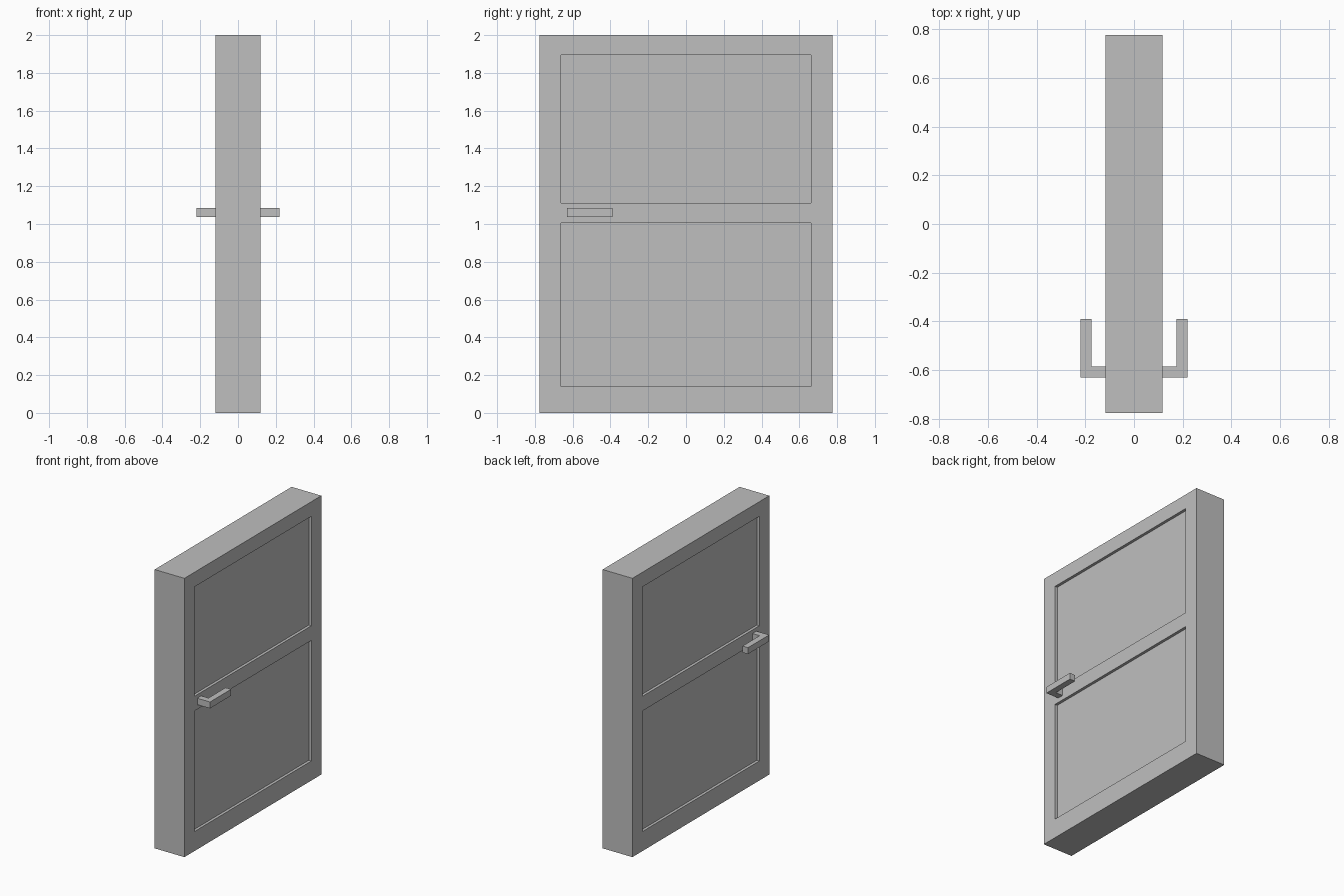
import bpy, bmesh
from mathutils import Matrix, Vector

if "Cube" in bpy.data.objects:
    bpy.data.objects.remove(bpy.data.objects["Cube"])

HALF_T, HALF_W, HEIGHT = 0.118, 0.776, 2.0
PANEL_Y = 0.663
PANELS = [(0.14, 1.005), (1.11, 1.895)]
RECESS = 0.02

grey = bpy.data.materials.new("grey")
grey.diffuse_color = (0.52, 0.52, 0.52, 1)
grey.use_nodes = True
grey.node_tree.nodes["Principled BSDF"].inputs["Base Color"].default_value = grey.diffuse_color


def finish(name, bm):
    bmesh.ops.recalc_face_normals(bm, faces=bm.faces[:])
    mesh = bpy.data.meshes.new(name)
    bm.to_mesh(mesh)
    bm.free()
    mesh.materials.append(grey)
    obj = bpy.data.objects.new(name, mesh)
    bpy.context.collection.objects.link(obj)
    return obj


# Door slab, cut along the panel borders
bm = bmesh.new()
bmesh.ops.create_cube(bm, size=1, matrix=Matrix.Translation((0, 0, HEIGHT / 2))
                      @ Matrix.Diagonal((2 * HALF_T, 2 * HALF_W, HEIGHT, 1)))
cuts = [((0, y, 0), (0, 1, 0)) for y in (-PANEL_Y, PANEL_Y)]
cuts += [((0, 0, z), (0, 0, 1)) for pair in PANELS for z in pair]
for co, no in cuts:
    bmesh.ops.bisect_plane(bm, geom=bm.verts[:] + bm.edges[:] + bm.faces[:],
                           plane_co=co, plane_no=no)
bm.normal_update()

# Recessed panels on both sides
panels = []
for f in bm.faces:
    c = f.calc_center_median()
    if abs(f.normal.x) > 0.9 and abs(c.y) < PANEL_Y and any(a < c.z < b for a, b in PANELS):
        panels.append(f)
bmesh.ops.inset_individual(bm, faces=panels, thickness=0, depth=-RECESS)
finish("door", bm)

# L-shaped lever handles, one on each side
outline = [(HALF_T, -0.63), (0.219, -0.63), (0.219, -0.39),
           (0.175, -0.39), (0.175, -0.585), (HALF_T, -0.585)]
for side, name in ((1, "right_handle"), (-1, "left_handle")):
    bm = bmesh.new()
    face = bm.faces.new([bm.verts.new((side * x, y, 1.038)) for x, y in outline])
    ext = bmesh.ops.extrude_face_region(bm, geom=[face], use_keep_orig=True)
    top = [v for v in ext["geom"] if isinstance(v, bmesh.types.BMVert)]
    bmesh.ops.translate(bm, verts=top, vec=Vector((0, 0, 0.046)))
    finish(name, bm)
